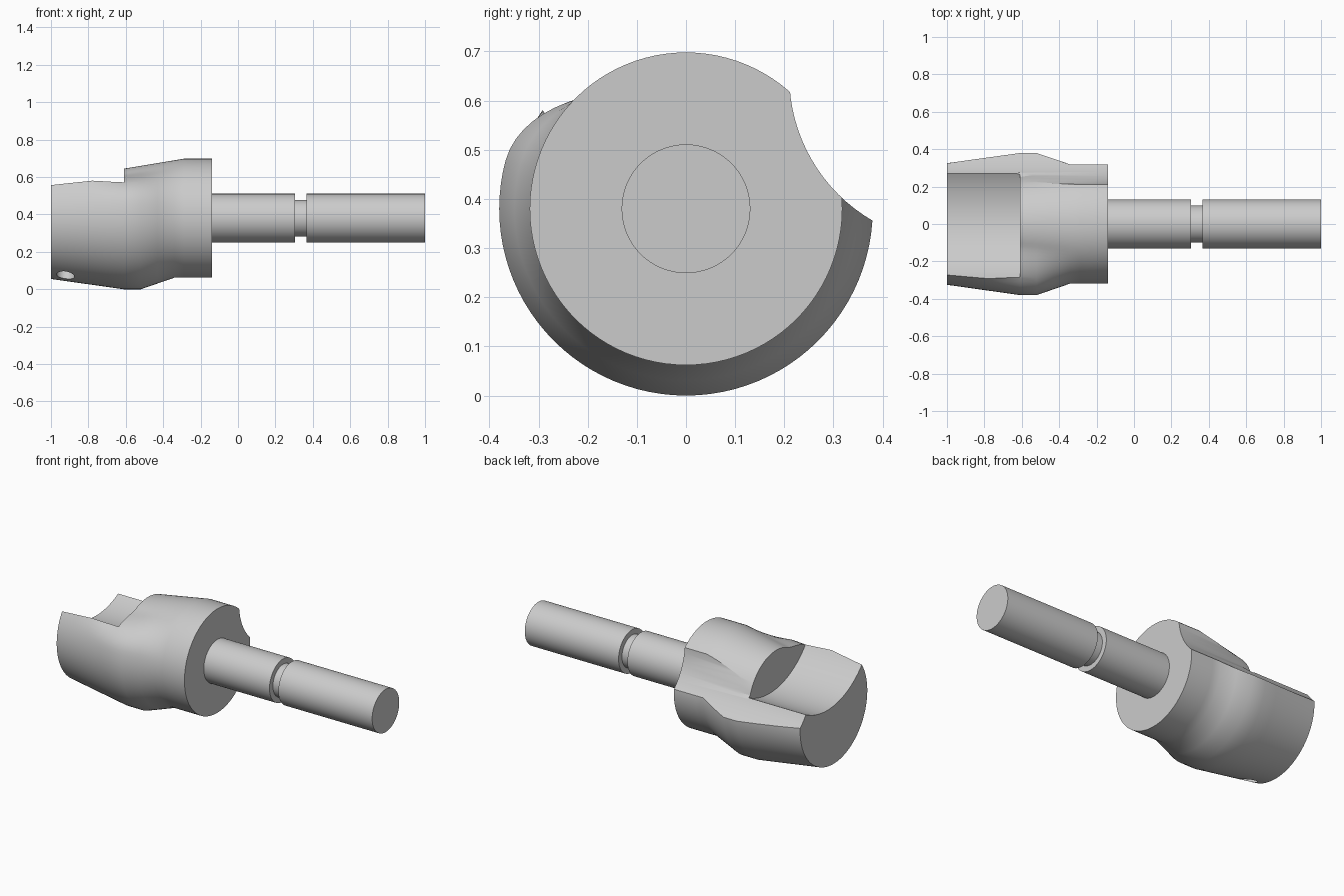
import bpy, bmesh
from math import sin, cos, pi, radians, degrees
from mathutils import Matrix, Vector

cube = bpy.data.objects.get("Cube")
if cube:
    bpy.data.objects.remove(cube, do_unlink=True)

AXIS_Z = 0.38
steel = bpy.data.materials.new("grey steel")
steel.use_nodes = True
GREY = (0.6, 0.6, 0.6, 1)
steel.diffuse_color = GREY
steel.node_tree.nodes["Principled BSDF"].inputs["Base Color"].default_value = GREY


def loft(name, xs, radius, seg=64, cy=0.0, cz=AXIS_Z):
    """Closed solid of rings along x; radius(i, angle) gives each ring's outline."""
    bm = bmesh.new()
    rings = []
    for i, x in enumerate(xs):
        ring = []
        for k in range(seg):
            a = 2 * pi * k / seg
            r = radius(i, a)
            ring.append(bm.verts.new((x, cy + r * cos(a), cz + r * sin(a))))
        rings.append(ring)
    for a, b in zip(rings, rings[1:]):
        for k in range(seg):
            n = (k + 1) % seg
            bm.faces.new((a[k], a[n], b[n], b[k]))
    bm.faces.new(rings[0])
    bm.faces.new(rings[-1])
    bmesh.ops.recalc_face_normals(bm, faces=bm.faces)
    mesh = bpy.data.meshes.new(name)
    bm.to_mesh(mesh)
    bm.free()
    mesh.materials.append(steel)
    ob = bpy.data.objects.new(name, mesh)
    bpy.context.collection.objects.link(ob)
    return ob


def cylinder(name, x0, x1, r, cy, cz, seg=96):
    return loft(name, (x0, x1), lambda i, a: r, seg, cy, cz)


def cut(ob, cutter):
    """Subtract the cutter, bake the result and remove the cutter."""
    cutter.hide_render = True
    mod = ob.modifiers.new("cut", 'BOOLEAN')
    mod.operation = 'DIFFERENCE'
    mod.solver = 'EXACT'
    mod.object = cutter
    bpy.context.view_layer.update()
    deps = bpy.context.evaluated_depsgraph_get()
    baked = bpy.data.meshes.new_from_object(ob.evaluated_get(deps))
    ob.modifiers.clear()
    ob.data = baked
    bpy.data.objects.remove(cutter, do_unlink=True)


def smooth(ob):
    bpy.ops.object.select_all(action='DESELECT')
    ob.select_set(True)
    bpy.context.view_layer.objects.active = ob
    bpy.ops.object.shade_smooth_by_angle(angle=radians(25))


def ramp(x, points):
    for (xa, ra), (xb, rb) in zip(points, points[1:]):
        if x <= xb:
            return ra + (rb - ra) * (x - xa) / (xb - xa)
    return points[-1][1]


def ease(t):
    t = min(max(t, 0), 1)
    return t * t * (3 - 2 * t)


# Head: flared body whose upper side is relieved to a back-tapering cone
FLARE = [(-1, .325), (-.61, .38), (-.52, .38), (-.34, .318), (-.14, .318)]
RELIEF = [(-1, .325), (-.78, .35), (-.61, .265), (-.29, .318), (-.14, .318)]
stations = (-1, -.9, -.78, -.7, -.61, -.52, -.43, -.34, -.29, -.14)


def head_radius(i, a):
    d = degrees(a)
    w = ease((d - 4) / 14) * ease((165 - d) / 50)
    x = stations[i]
    return ramp(x, FLARE) * (1 - w) + ramp(x, RELIEF) * w


head = loft("cutter_head", stations, head_radius, seg=96)

# Side flute along the whole head, and the hollow chip pocket at its tip
cut(head, cylinder("flute_cutter", -1.2, 0.1, .34, .55, .65))
cut(head, cylinder("pocket_cutter", -1.2, -.61, .44, .06, .845))

# Small blind hole low on the front side
hole = cylinder("hole_cutter", -.1, .1, .048, 0, 0, 32)
out = Vector((0, -sin(radians(24)), -cos(radians(24))))
hole.matrix_world = (Matrix.Translation(Vector((-.922, 0, AXIS_Z)) + out * .335)
                     @ Vector((1, 0, 0)).rotation_difference(out).to_matrix().to_4x4())
cut(head, hole)
smooth(head)

# Shank with a retaining groove
shank_profile = [(-.16, .131), (.305, .131), (.305, .098),
                 (.365, .098), (.365, .131), (1, .131)]
shank = loft("shank", [p[0] for p in shank_profile],
             lambda i, a: shank_profile[i][1])
smooth(shank)
